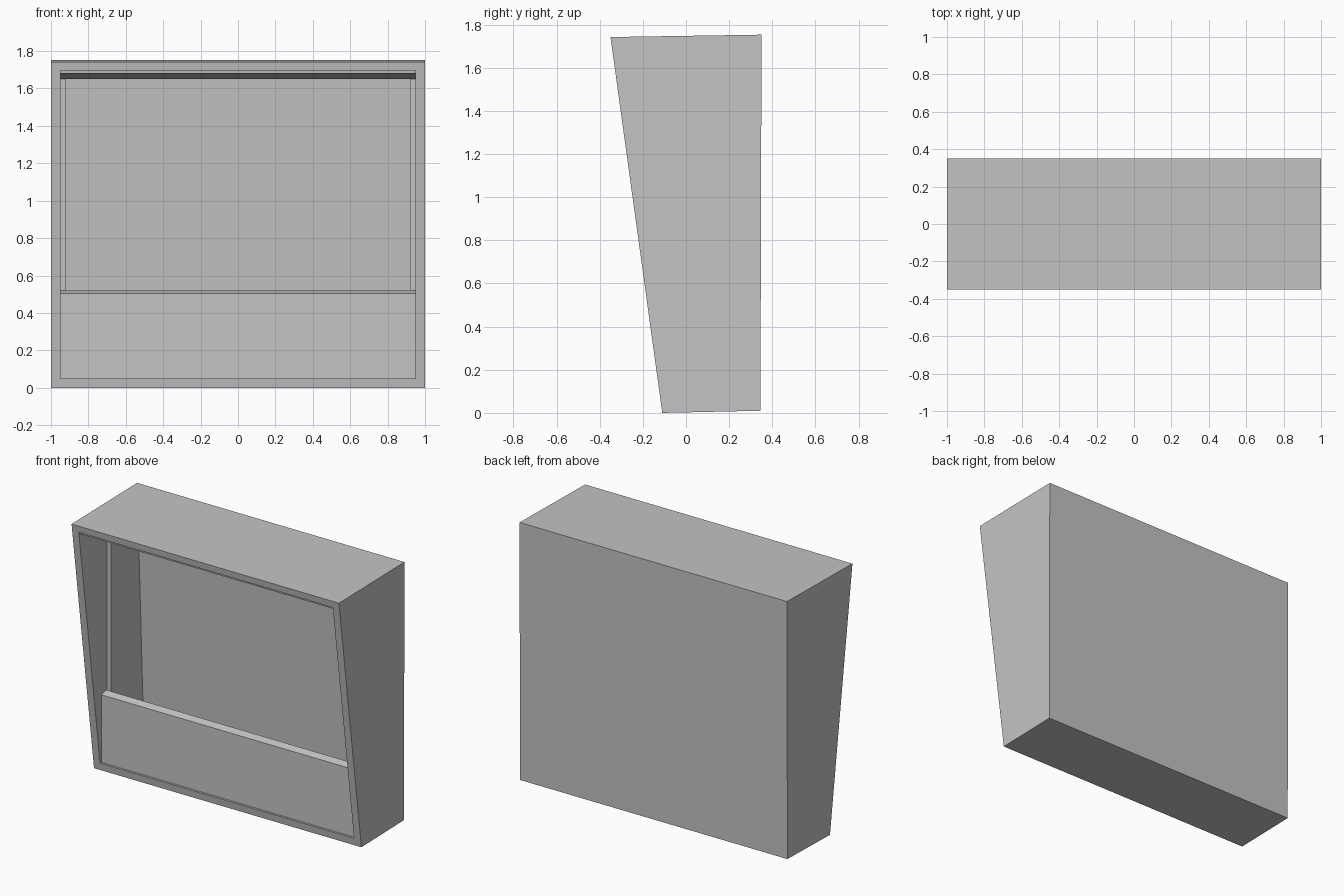
import bpy, bmesh

if "Cube" in bpy.data.objects:
    bpy.data.objects.remove(bpy.data.objects["Cube"])

grey = bpy.data.materials.new("light grey")
grey.diffuse_color = (0.55, 0.55, 0.55, 1)
grey.use_nodes = True
grey.node_tree.nodes["Principled BSDF"].inputs["Base Color"].default_value = grey.diffuse_color


def finish(bm, name):
    bmesh.ops.recalc_face_normals(bm, faces=bm.faces)
    mesh = bpy.data.meshes.new(name)
    bm.to_mesh(mesh)
    bm.free()
    mesh.materials.append(grey)
    obj = bpy.data.objects.new(name, mesh)
    bpy.context.collection.objects.link(obj)
    return obj


def loft(name, rings):
    """Skin rectangular rings given as (half width, (y, z) bottom, (y, z) top)."""
    bm = bmesh.new()
    loops = [[bm.verts.new(p) for p in
              ((-w, *lo), (w, *lo), (w, *hi), (-w, *hi))] for w, lo, hi in rings]
    for a, b in zip(loops, loops[1:]):
        for i in range(4):
            j = (i + 1) % 4
            bm.faces.new((a[i], a[j], b[j], b[i]))
    bm.faces.new(loops[0])
    bm.faces.new(loops[-1])
    return finish(bm, name)


def extrude_x(name, profile, x0, x1):
    """Solid with a (y, z) profile running from x0 to x1."""
    bm = bmesh.new()
    a, b = [[bm.verts.new((x, y, z)) for y, z in profile] for x in (x0, x1)]
    bm.faces.new(a)
    bm.faces.new(b)
    for i in range(len(a)):
        j = (i + 1) % len(a)
        bm.faces.new((a[i], a[j], b[j], b[i]))
    return finish(bm, name)


def front_y(z):
    """Depth of the leaning front plane at a height."""
    return -0.11 - 0.24 * z / 1.742


# Outer case: back, leaning front rim, then the hollow inside
loft("cabinet", [
    (1.0, (0.345, 0.01), (0.35, 1.753)),
    (1.0, (-0.11, 0.0), (-0.35, 1.742)),
    (0.95, (front_y(0.05), 0.05), (front_y(1.697), 1.697)),
    (0.95, (0.31, 0.052), (0.31, 1.70)),
])

# Lower front panel with its sloping ledge
extrude_x("lower_panel", [(-0.103, 0.05), (-0.10, 0.505), (-0.052, 0.52),
                          (-0.052, 0.05)], -0.95, 0.95)

# Sloping ceiling in front of the recess
extrude_x("ceiling_panel", [(-0.33, 1.697), (-0.328, 1.68), (-0.045, 1.65),
                            (0.245, 1.65), (0.245, 1.70)], -0.95, 0.95)

# Side linings of the recess
lining = [(-0.045, 0.052), (-0.045, 1.65), (0.246, 1.65), (0.309, 0.052)]
for side, s in (("left", -1), ("right", 1)):
    extrude_x(side + "_lining", lining, s * 0.95, s * 0.92)

# Tilted back panel of the recess
extrude_x("recess_back", [(0.309, 0.052), (0.244, 1.65), (0.309, 1.65)],
          -0.95, 0.95)
